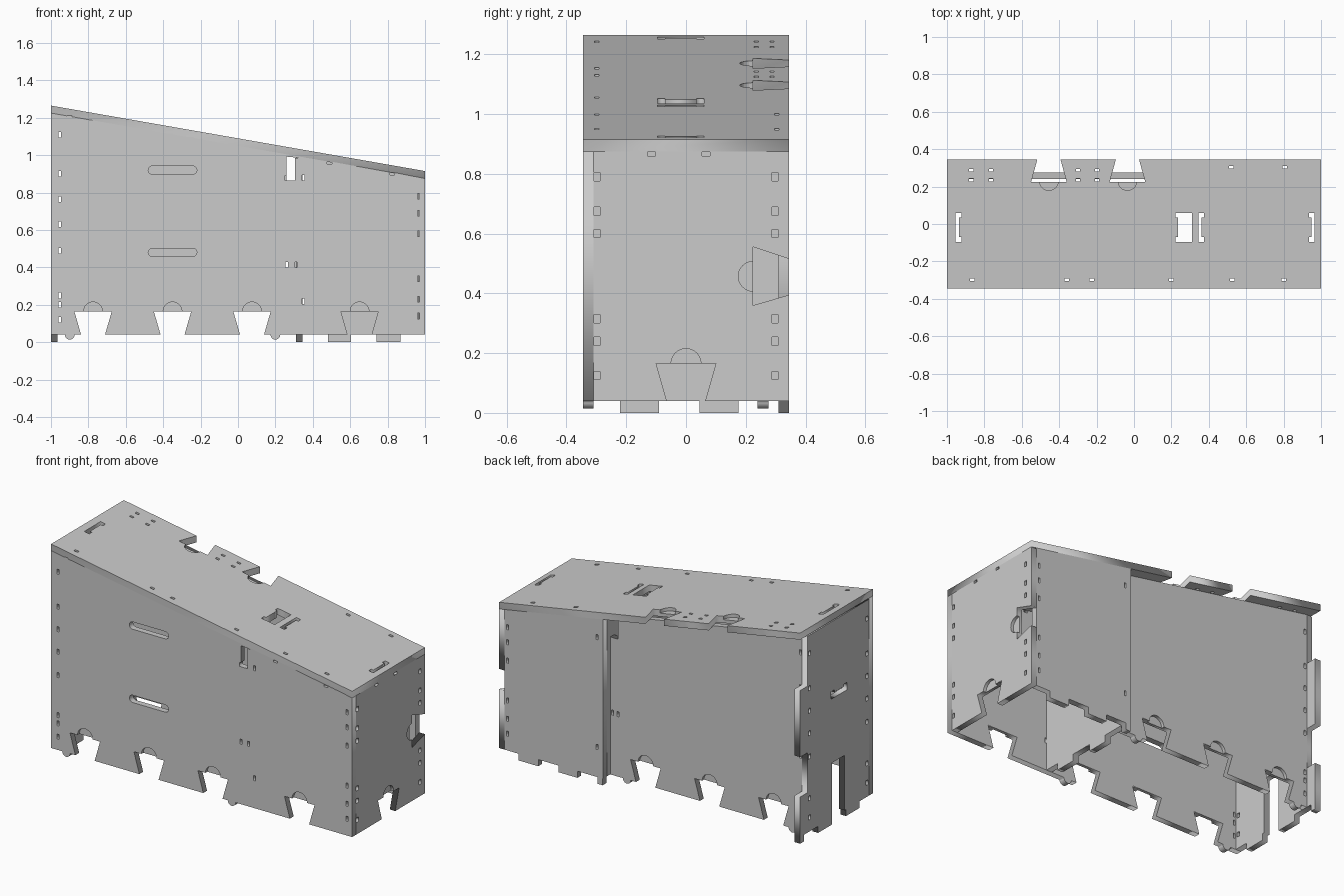
import bpy, bmesh
from math import sin, cos, pi
from mathutils import Matrix

if "Cube" in bpy.data.objects:
    bpy.data.objects.remove(bpy.data.objects["Cube"])

T = 0.036      # sheet thickness
B = 0.04       # bottom edge height


# ---- outline helpers (2D point lists) ----
def rect(c, d, w=0.013, h=0.03):
    return [(c - w/2, d - h/2), (c + w/2, d - h/2), (c + w/2, d + h/2), (c - w/2, d + h/2)]


def arc(c, d, r, a0, a1, n=12):
    return [(c + r*cos(a0 + (a1 - a0)*i/n), d + r*sin(a0 + (a1 - a0)*i/n)) for i in range(n + 1)]


def stadium(c, d, length, h):
    k, r = length/2 - h/2, h/2
    return arc(c + k, d, r, -pi/2, pi/2) + arc(c - k, d, r, pi/2, 3*pi/2)


def dovetail(c):
    return [(c - .064, B), (c - .1, .165), (c + .1, .165), (c + .064, B)]


def bump(c):
    return arc(c, B, .026, pi, 2*pi)


def tab(a, b):
    return [(a, B), (a, 0), (b, 0), (b, B)]


def dogbone(x0, x1, y0, y1, side):
    # slot with wider relief corners on one side
    e, k = .013*side, .025
    a, b = (x0, x1) if side > 0 else (x1, x0)
    return [(a, y0), (b + e, y0), (b + e, y0 + k), (b, y0 + k),
            (b, y1 - k), (b + e, y1 - k), (b + e, y1), (a, y1)]


def evaluated_mesh(ob):
    bpy.context.view_layer.update()
    dg = bpy.context.evaluated_depsgraph_get()
    me = bpy.data.meshes.new_from_object(ob.evaluated_get(dg))
    bm = bmesh.new()
    bm.from_mesh(me)
    bmesh.ops.remove_doubles(bm, verts=bm.verts, dist=1e-5)
    bmesh.ops.recalc_face_normals(bm, faces=bm.faces)
    bm.to_mesh(me)
    bm.free()
    return me


def panel(name, outline, holes, matrix, pockets=(), outer=1, t=T):
    # cut sheet: filled curve with holes, half-deep round pockets on the outer face
    cu = bpy.data.curves.new(name, 'CURVE')
    cu.dimensions, cu.fill_mode, cu.extrude = '2D', 'BOTH', t/2
    for pts in [outline] + list(holes):
        s = cu.splines.new('POLY')
        s.points.add(len(pts) - 1)
        for p, q in zip(s.points, pts):
            p.co = (q[0], q[1], 0, 1)
        s.use_cyclic_u = True
    tmp = bpy.data.objects.new(name + "_curve", cu)
    bpy.context.collection.objects.link(tmp)
    me = evaluated_mesh(tmp)
    bpy.data.objects.remove(tmp)
    ob = bpy.data.objects.new(name, me)
    bpy.context.collection.objects.link(ob)
    if pockets:
        bm = bmesh.new()
        for u, v in pockets:
            bmesh.ops.create_cone(bm, cap_ends=True, segments=32, radius1=.05, radius2=.05,
                                  depth=t, matrix=Matrix.Translation((u, v, outer*t/2)))
        cm = bpy.data.meshes.new("pocket_cutter")
        bm.to_mesh(cm)
        bm.free()
        cutter = bpy.data.objects.new("pocket_cutter", cm)
        cutter.hide_render = True
        bpy.context.collection.objects.link(cutter)
        m = ob.modifiers.new("pockets", 'BOOLEAN')
        m.operation, m.solver, m.object = 'DIFFERENCE', 'EXACT', cutter
        me = evaluated_mesh(ob)
        ob.modifiers.clear()
        ob.data = me
        bpy.data.objects.remove(cutter)
    me.transform(matrix)
    return ob


def plane_xz(y):
    return Matrix(((1, 0, 0, 0), (0, 0, -1, y), (0, 1, 0, 0), (0, 0, 0, 1)))


def plane_yz(x):
    return Matrix(((0, 0, 1, x), (1, 0, 0, 0), (0, 1, 0, 0), (0, 0, 0, 1)))


def under(x):
    return 1.09 - .175*x - .04      # underside of the sloping lid


left_z = (1.11, .9, .765, .63, .49, .25, .2, .12)
right_z = (.78, .69, .58, .34, .23, .14)
left_holes = [rect(-.953, z) for z in left_z]
div_holes = [rect(.35, .88), rect(.35, .22)]
mid_holes = [rect(.26, .415), rect(.31, .415)]
lid_holes = [rect(x, z, .026, .013) for x, z in
             ((-.9, 1.205), (-.36, 1.11), (-.25, 1.09), (.22, 1.008), (.49, .958), (.825, .9))]

# front panel
front = ([(-1, B)] + bump(-.9) + dovetail(-.775) + dovetail(-.35) + dovetail(.075)
         + bump(.2) + dovetail(.65) + [(1, B), (1, under(1)), (-1, under(-1))])
front_window = [(.25, .865), (.305, .865), (.305, .985), (.335, .985), (.335, .992), (.26, .992), (.26, .89), (.25, .89)]
panel("front_panel", front,
      left_holes + div_holes + mid_holes + lid_holes[:3] + lid_holes[4:]
      + [rect(.965, z) for z in right_z] + [front_window]
      + [stadium(-.35, z, .26, .044) for z in (.92, .48)],
      plane_xz(-.345 + T/2), [(c, .165) for c in (-.775, -.35, .075, .65)])

# recessed back panel
recess = ([(-1 + T, B)] + bump(-.9) + dovetail(-.775) + dovetail(-.35) + dovetail(.075)
          + bump(.2) + [(.31, B), (.31, .865), (.26, .865), (.26, 1.0), (.31, 1.0),
                        (.31, under(.31)), (-1 + T, under(-1 + T))])
panel("recessed_back_panel", recess, left_holes + [rect(.26, .415), rect(.296, .415)],
      plane_xz(.258), [(c, .165) for c in (-.775, -.35, .075)], outer=-1)

# outer back panel
back = ([(.31, B)] + tab(.312, .345) + tab(.48, .605) + tab(.74, .87)
        + [(1 - T, B), (1 - T, under(1 - T)), (.31, under(.31))])
panel("outer_back_panel", back, div_holes + [rect(.945, z) for z in right_z],
      plane_xz(.345 - T/2))

# right panel with bottom and rear dovetails
right = ([(-.345 + T, B)] + dovetail(0)
         + [(.345, B), (.345, .395), (.225, .36), (.225, .555), (.345, .515),
            (.345, under(1)), (-.345 + T, under(1))])
panel("right_panel", right,
      [rect(y, z, .02, .028) for y in (-.297, .297) for z in (.125, .24, .315, .6, .675, .79)]
      + [rect(y, .866, .026, .014) for y in (-.115, .067)],
      plane_yz(1 - T/2), [(0, .165), (.225, .457)])

# inner divider
divider = ([(-.345 + T, B)] + tab(-.22, -.09) + tab(.045, .175)
           + [(.345 - T, B), (.345 - T, under(.346)), (-.345 + T, under(.346))])
panel("divider", divider, [], plane_yz(.31 + T/2))

# left panel with slot, feet and rear teeth
top_l = under(-1 + T)
left = ([(-.345 + T, B)] + tab(-.22, -.09)
        + [(-.075, B), (-.075, .37), (.045, .37), (.045, 0), (.175, 0), (.175, B), (.276, B),
           (.31, B), (.31, 0), (.345, 0), (.345, .28), (.276, .28), (.276, .52), (.345, .52),
           (.345, .92), (.276, .92), (.276, top_l), (-.345 + T, top_l)])
handle = [(-.1, .755), (.05, .755), (.05, .8), (.02, .8), (.02, .785), (-.07, .785), (-.07, .8), (-.1, .8)]
panel("left_panel", left,
      [handle] + [rect(y, z, .02, .028) for y in (-.29, .255) for z in (.125, .24, .49, .63, .765, .9, 1.11)],
      plane_yz(-1 + T/2), outer=-1)

# sloping lid with two rear dovetails (sheared so it keeps x as its length)
lid = [(-1, -.345), (1, -.345), (1, .345)]
for c in (-.035, -.455):
    lid += [(c + .062, .345), (c + .095, .225), (c - .095, .225), (c - .062, .345)]
lid += [(-1, .345)]
slots = [dogbone(-.955, -.935, -.095, .06, 1), dogbone(.235, .31, -.095, .06, -1),
         dogbone(.346, .362, -.095, .06, 1), dogbone(.948, .964, -.095, .06, -1)]
pegs = [rect(x, -.298, .024, .015) for x in (-.865, -.36, -.225, .2, .525, .8)]
pegs += [rect(x, y, .022, .014) for x in (-.87, -.765, -.3, -.197) for y in (.235, .288)]
pegs += [rect(x, .303, .024, .015) for x in (.52, .805)]
shear = Matrix(((1, 0, 0, 0), (0, 1, 0, 0), (-.175, 0, 1, 1.07), (0, 0, 0, 1)))
panel("sloping_lid", lid, slots + pegs, shear, [(-.455, .23), (-.035, .23)], t=.04)
